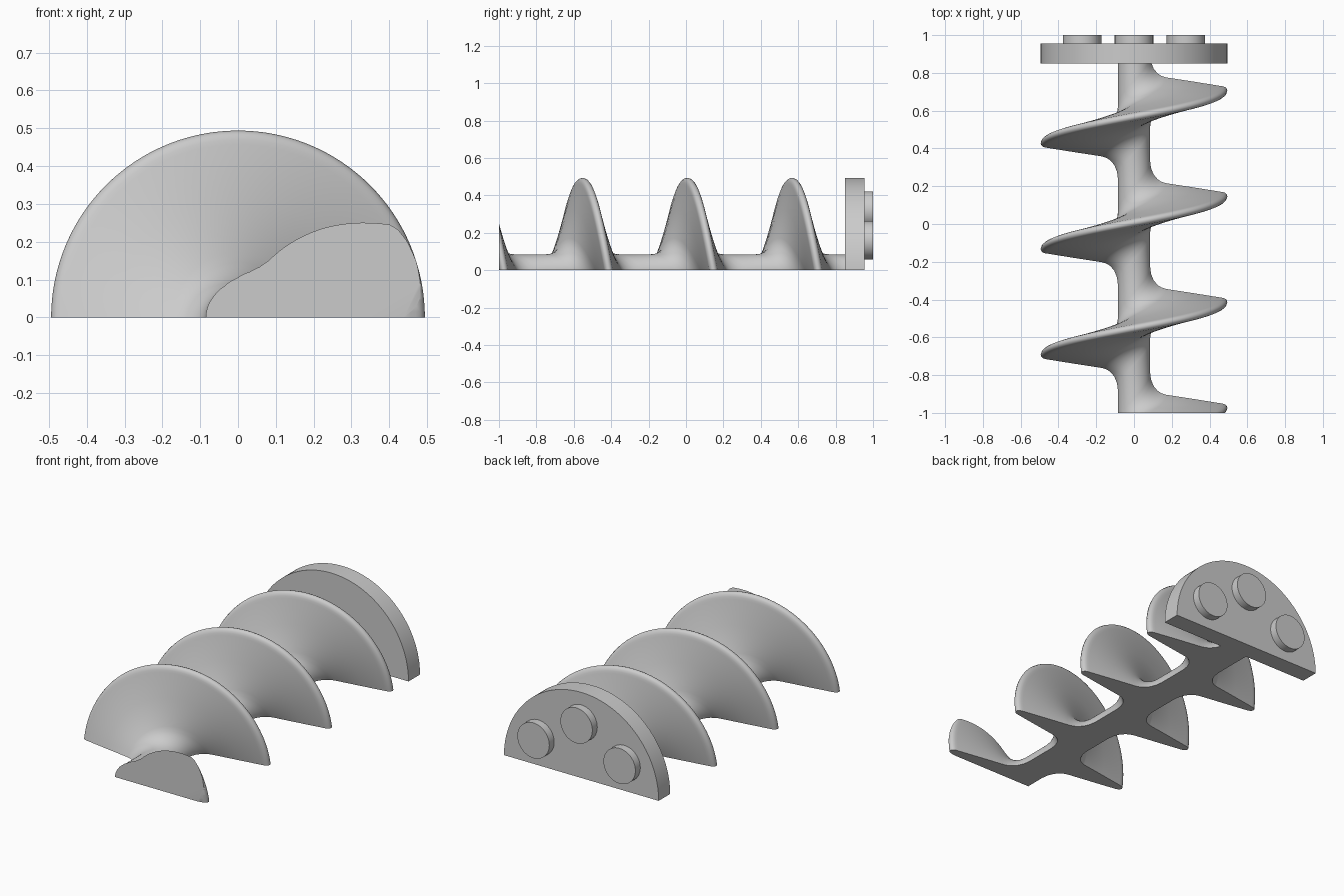
import bpy, bmesh, math

cube = bpy.data.objects.get("Cube")
if cube:
    bpy.data.objects.remove(cube)

grey = bpy.data.materials.new("plain grey")
grey.use_nodes = True
grey.diffuse_color = (0.6, 0.6, 0.6, 1)
grey.node_tree.nodes["Principled BSDF"].inputs["Base Color"].default_value = (0.6, 0.6, 0.6, 1)

RADIUS, SHAFT, PITCH, CREST = 0.494, 0.085, 0.56, 0.007
FRONT, PLATE_Y, PLATE_BACK, BACK = -1.0, 0.85, 0.955, 1.0
STEPS = 96


def finish(bm, name, angle=42):
    bmesh.ops.recalc_face_normals(bm, faces=bm.faces)
    mesh = bpy.data.meshes.new(name)
    bm.to_mesh(mesh)
    bm.free()
    mesh.materials.append(grey)
    obj = bpy.data.objects.new(name, mesh)
    bpy.context.collection.objects.link(obj)
    bpy.ops.object.select_all(action='DESELECT')
    obj.select_set(True)
    bpy.context.view_layer.objects.active = obj
    bpy.ops.object.shade_smooth_by_angle(angle=math.radians(angle))


def prism(name, outline, y0, y1):
    """Extrude an x-z outline along y."""
    bm = bmesh.new()
    face = bm.faces.new([bm.verts.new((x, y0, z)) for x, z in outline])
    out = bmesh.ops.extrude_face_region(bm, geom=[face])
    verts = [v for v in out["geom"] if isinstance(v, bmesh.types.BMVert)]
    bmesh.ops.translate(bm, verts=verts, vec=(0, y1 - y0, 0))
    finish(bm, name)


def arc(cx, cz, r, sweep, n):
    return [(cx + r * math.cos(sweep * i / n), cz + r * math.sin(sweep * i / n)) for i in range(n)]


# Half of the blade section: (offset along the shaft, radius), from shaft to rim
half = [(0.19, SHAFT), (0.15, 0.09), (0.115, 0.104), (0.09, 0.125), (0.077, 0.145),
        (0.069, 0.17), (0.046, 0.32), (0.024, 0.457), (0.022, 0.47), (0.018, 0.482), (0.011, 0.490)]
blade = [(-o, r) for o, r in half] + [(0, RADIUS)] + half[::-1]
section = [(CREST + turn * PITCH + o, r) for turn in range(-2, 2) for o, r in blade]
section.append((1.3, SHAFT))

# Half auger: sweep the section along a helix over half a turn
bm = bmesh.new()
rows = []
for i in range(STEPS + 1):
    a = math.pi * i / STEPS
    shift = PITCH * (0.25 - a / (2 * math.pi))
    rows.append([bm.verts.new((r * math.cos(a), y + shift, r * math.sin(a))) for y, r in section])
for p, q in zip(rows, rows[1:]):
    for j in range(len(section) - 1):
        bm.faces.new((p[j], p[j + 1], q[j + 1], q[j]))

# Flat underside
base = bm.faces.new(rows[0] + rows[-1][::-1])
base.normal_update()
bmesh.ops.triangulate(bm, faces=[base])

# Trim both ends square and cap them
for y, side in ((FRONT, -1), (PLATE_Y + 0.05, 1)):
    geom = bm.verts[:] + bm.edges[:] + bm.faces[:]
    bmesh.ops.bisect_plane(bm, geom=geom, plane_co=(0, y, 0), plane_no=(0, side, 0), clear_outer=True)
    rim = [e for e in bm.edges if e.is_boundary and all(abs(v.co.y - y) < 1e-4 for v in e.verts)]
    bmesh.ops.triangle_fill(bm, use_beauty=True, edges=rim)
finish(bm, "half_auger")

# Half-round end plate
plate = arc(0, 0, RADIUS, math.pi, 64) + [(-RADIUS, 0)]
prism("end_plate", plate, PLATE_Y, PLATE_BACK)

# Round pegs on the back of the plate
for name, x, z in (("left_peg", 0.275, 0.16), ("middle_peg", 0, 0.32), ("right_peg", -0.275, 0.16)):
    prism(name, arc(x, z, 0.102, 2 * math.pi, 48), PLATE_BACK - 0.01, BACK)
